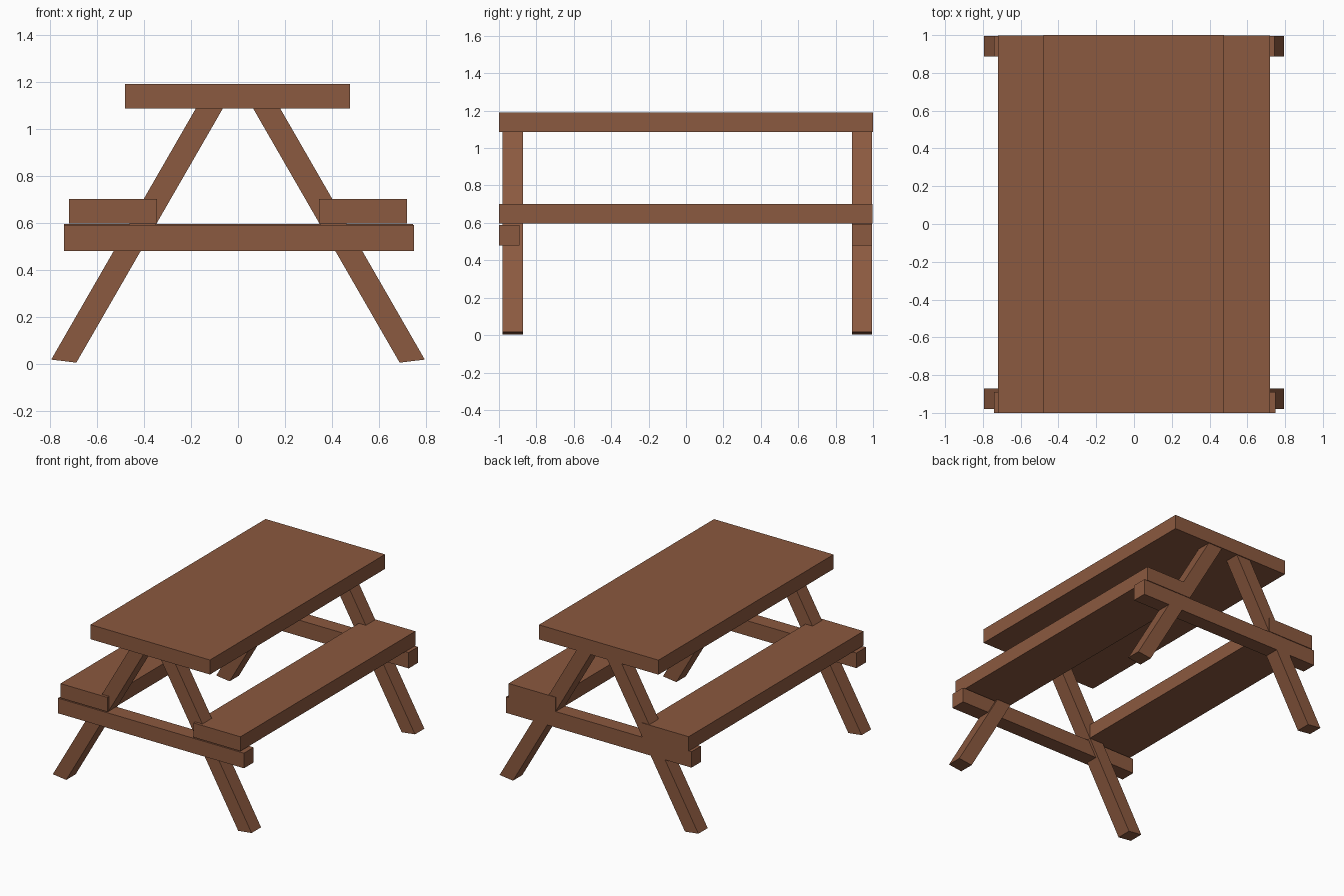
import bpy
import bmesh

if "Cube" in bpy.data.objects:
    bpy.data.objects.remove(bpy.data.objects["Cube"])

wood = bpy.data.materials.new("brown_wood")
wood.diffuse_color = (0.26, 0.10, 0.05, 1)
wood.use_nodes = True
wood.node_tree.nodes["Principled BSDF"].inputs["Base Color"].default_value = wood.diffuse_color


def beam(name, profile, y0, y1):
    """Extrude an x-z profile from y0 to y1."""
    bm = bmesh.new()
    face = bm.faces.new([bm.verts.new((x, y0, z)) for x, z in profile])
    ext = bmesh.ops.extrude_face_region(bm, geom=[face])
    moved = [v for v in ext["geom"] if isinstance(v, bmesh.types.BMVert)]
    bmesh.ops.translate(bm, verts=moved, vec=(0, y1 - y0, 0))
    bmesh.ops.recalc_face_normals(bm, faces=bm.faces)
    mesh = bpy.data.meshes.new(name)
    bm.to_mesh(mesh)
    bm.free()
    mesh.materials.append(wood)
    obj = bpy.data.objects.new(name, mesh)
    bpy.context.collection.objects.link(obj)
    return obj


def rect(x0, x1, z0, z1):
    return [(x0, z0), (x1, z0), (x1, z1), (x0, z1)]


# Table top
beam("table_top", rect(-0.48, 0.476, 1.085, 1.19), -1, 1)

# Bench seats and slanted legs, mirrored left and right
leg_profile = [(0.688, 0.004), (0.795, 0.017), (0.177, 1.09), (0.062, 1.09)]
for side, s in (("left", -1), ("right", 1)):
    beam(side + "_seat", rect(s * 0.345, s * 0.72, 0.596, 0.70), -1, 0.998)
    profile = [(s * x, z) for x, z in leg_profile]
    beam("front_" + side + "_leg", profile, -0.98, -0.872)
    beam("back_" + side + "_leg", profile, 0.887, 0.994)

# Cross bars under the seats
beam("front_cross_bar", rect(-0.74, 0.748, 0.48, 0.589), -1, -0.89)
beam("back_cross_bar", rect(-0.74, 0.744, 0.48, 0.595), 0.887, 0.994)
